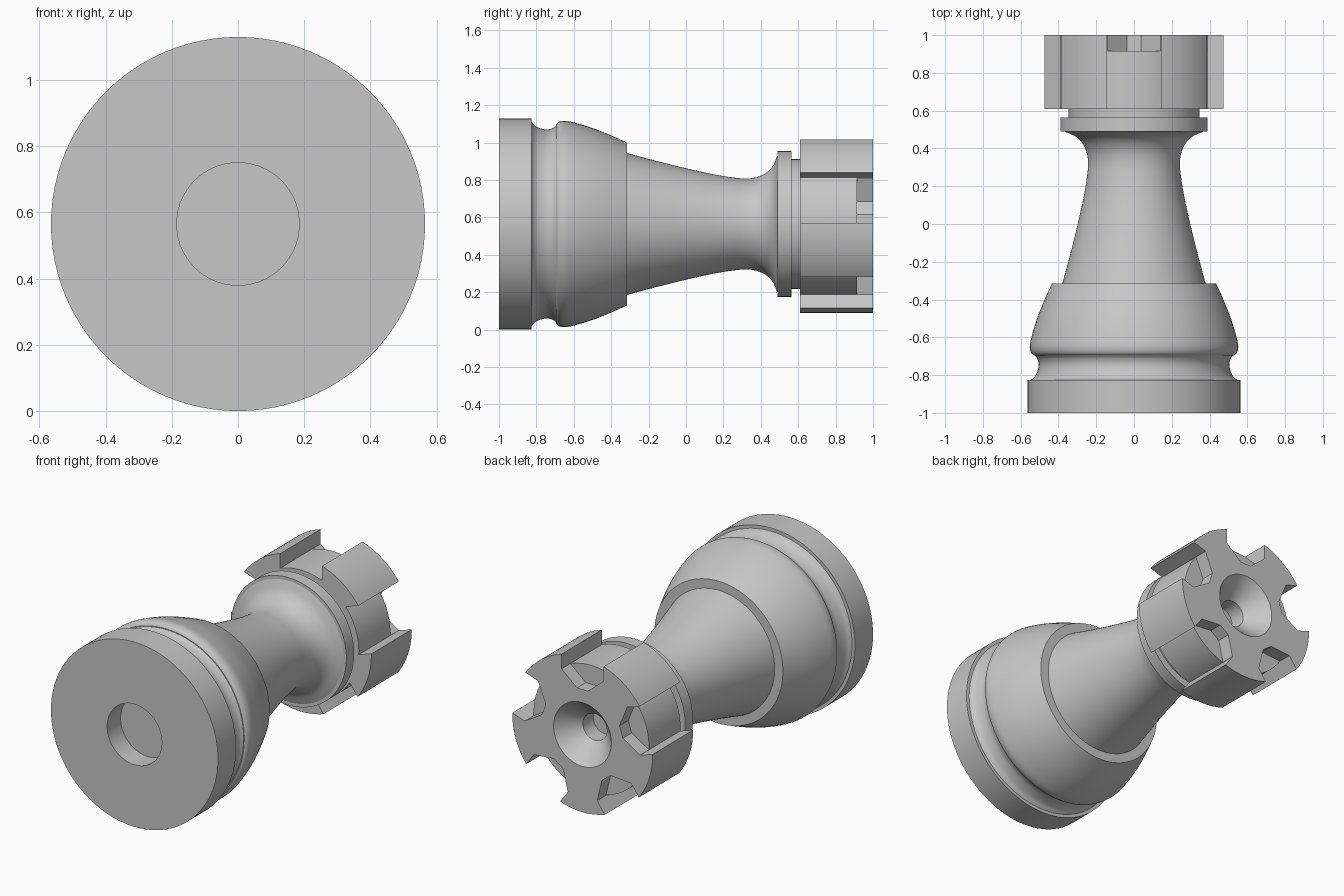
import bpy, bmesh, math
from mathutils import Vector

if "Cube" in bpy.data.objects:
    bpy.data.objects.remove(bpy.data.objects["Cube"], do_unlink=True)

AXIS_Z = 0.565      # height of the lying centre line
SEGMENTS = 96
COLOUR = (0.57, 0.57, 0.57, 1)

grey = bpy.data.materials.new("plain grey")
grey.use_nodes = True
grey.diffuse_color = COLOUR
grey.node_tree.nodes["Principled BSDF"].inputs["Base Color"].default_value = COLOUR


def make_object(name, bm):
    bmesh.ops.recalc_face_normals(bm, faces=bm.faces)
    mesh = bpy.data.meshes.new(name)
    bm.to_mesh(mesh)
    bm.free()
    mesh.materials.append(grey)
    obj = bpy.data.objects.new(name, mesh)
    bpy.context.collection.objects.link(obj)
    return obj


def smooth(obj):
    bpy.ops.object.select_all(action='DESELECT')
    obj.select_set(True)
    bpy.context.view_layer.objects.active = obj
    bpy.ops.object.shade_smooth_by_angle(angle=math.radians(30))


def curve(points, steps=6):
    """Catmull-Rom curve through (y, radius) points."""
    p = [Vector(q) for q in points]
    p = [2 * p[0] - p[1]] + p + [2 * p[-1] - p[-2]]
    out = []
    for a, b, c, d in zip(p, p[1:], p[2:], p[3:]):
        for i in range(steps):
            t = i / steps
            out.append(0.5 * (2 * b + (c - a) * t + (2 * a - 5 * b + 4 * c - d) * t * t
                              + (3 * b - a - 3 * c + d) * t ** 3))
    return [tuple(q) for q in out] + [tuple(points[-1])]


def lathe(name, profile):
    """Turn a (y, radius) profile about the lying centre line."""
    bm = bmesh.new()
    verts = [bm.verts.new((r, y, AXIS_Z)) for y, r in profile]
    edges = [bm.edges.new(pair) for pair in zip(verts, verts[1:])]
    bmesh.ops.spin(bm, geom=verts + edges, cent=(0, 0, AXIS_Z), axis=(0, 1, 0),
                   angle=math.tau, steps=SEGMENTS, use_duplicate=False)
    bmesh.ops.remove_doubles(bm, verts=bm.verts, dist=1e-5)
    return make_object(name, bm)


def prism(name, outline, y0, y1, angle):
    """Extrude a (radial, sideways) outline along y, turned to an angle."""
    c, s = math.cos(angle), math.sin(angle)
    bm = bmesh.new()
    face = bm.faces.new([bm.verts.new((u * c - v * s, y0, AXIS_Z + u * s + v * c))
                         for u, v in outline])
    new = bmesh.ops.extrude_face_region(bm, geom=[face])["geom"]
    bmesh.ops.translate(bm, vec=(0, y1 - y0, 0),
                        verts=[g for g in new if isinstance(g, bmesh.types.BMVert)])
    return make_object(name, bm)


def cut(obj, cutter):
    mod = obj.modifiers.new("cut", 'BOOLEAN')
    mod.operation, mod.solver, mod.object = 'DIFFERENCE', 'EXACT', cutter
    bpy.ops.object.select_all(action='DESELECT')
    obj.select_set(True)
    bpy.context.view_layer.objects.active = obj
    bpy.ops.object.modifier_apply(modifier=mod.name)
    bpy.data.objects.remove(cutter, do_unlink=True)


# Foot disc with a round recess underneath
foot = lathe("foot", [(-0.87, 0), (-0.87, 0.185), (-1, 0.185), (-1, 0.565),
                      (-0.825, 0.565), (-0.825, 0)])

# Cove and swelling skirt
cove = curve([(-0.825, 0.545), (-0.80, 0.52), (-0.75, 0.505), (-0.715, 0.511), (-0.695, 0.525)])
swell = curve([(-0.695, 0.53), (-0.682, 0.545), (-0.65, 0.552), (-0.6, 0.543),
               (-0.5, 0.513), (-0.4, 0.473), (-0.315, 0.435)])
skirt = lathe("skirt", [(-0.84, 0), (-0.84, 0.545)] + cove + swell + [(-0.315, 0)])

# Waisted stem
waist = curve([(-0.33, 0.383), (-0.15, 0.335), (0, 0.298), (0.15, 0.265), (0.25, 0.249),
               (0.32, 0.243), (0.38, 0.251), (0.43, 0.275), (0.465, 0.312), (0.49, 0.37)])
stem = lathe("stem", [(-0.33, 0)] + waist + [(0.5, 0.37), (0.5, 0)])

# Collar and short neck
collar = lathe("collar", [(0.49, 0), (0.49, 0.39), (0.565, 0.39), (0.565, 0.347),
                          (0.62, 0.347), (0.62, 0)])

# Crown with a conical bowl and a small centre hole
crown = lathe("crown", [(0.61, 0), (0.61, 0.475), (1, 0.475), (1, 0.195),
                        (0.88, 0.081), (0.78, 0.081), (0.78, 0)])

# Five battlement gaps, each with a tapered notch at the top
HALF = 0.142
DRUM = 0.39
spread = math.asin(HALF / DRUM)
arc = [(DRUM * math.cos(spread * k / 6), DRUM * math.sin(spread * k / 6))
       for k in range(-6, 7)]
gap_outline = arc + [(0.6, HALF), (0.6, -HALF)]
side = HALF - 0.0005
notch_outline = [(0.275, -0.037), (0.275, 0.037), (0.364, side),
                 (0.4, side), (0.4, -side), (0.364, -side)]
for k in range(5):
    angle = math.radians(90 + 72 * k)
    cut(crown, prism("gap_cutter", gap_outline, 0.5, 1.1, angle))
    cut(crown, prism("notch_cutter", notch_outline, 0.915, 1.08, angle))

for part in (foot, skirt, stem, collar, crown):
    smooth(part)
